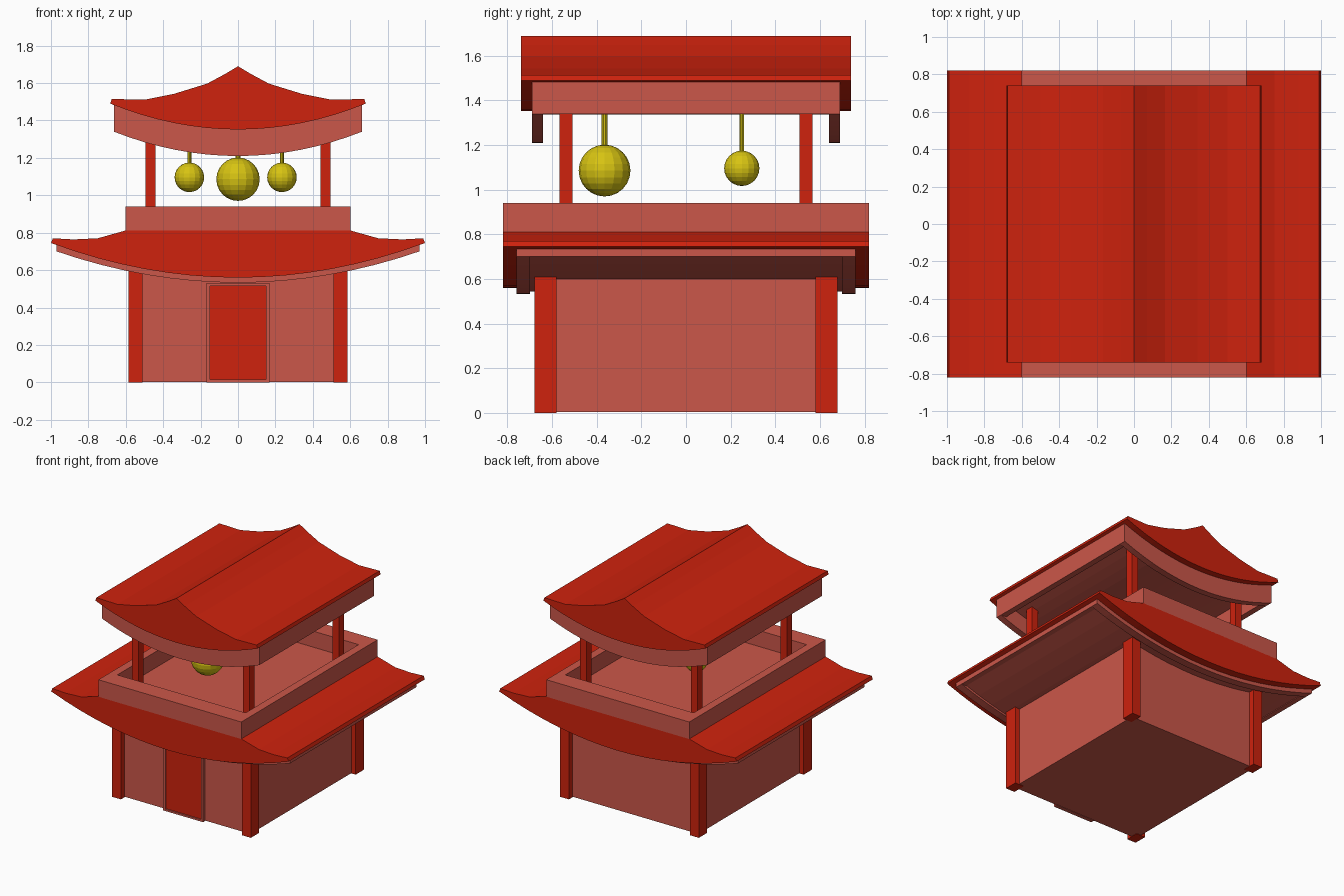
import bpy
import bmesh
from mathutils import Matrix, Vector

cube = bpy.data.objects.get("Cube")
if cube:
    bpy.data.objects.remove(cube, do_unlink=True)


def material(name, rgb):
    m = bpy.data.materials.new(name)
    m.use_nodes = True
    m.diffuse_color = (*rgb, 1)
    m.node_tree.nodes["Principled BSDF"].inputs["Base Color"].default_value = (*rgb, 1)
    return m


RED = material("bright red", (0.62, 0.016, 0.004))
PLASTER = material("pale red", (0.60, 0.095, 0.067))
GOLD = material("gold", (0.68, 0.55, 0.006))


def finish(name, bm, mat):
    bmesh.ops.recalc_face_normals(bm, faces=bm.faces)
    mesh = bpy.data.meshes.new(name)
    bm.to_mesh(mesh)
    bm.free()
    mesh.materials.append(mat)
    obj = bpy.data.objects.new(name, mesh)
    bpy.context.collection.objects.link(obj)
    return obj


def box(name, x, y, z, mat):
    """Box from (low, high) pairs on each axis."""
    bm = bmesh.new()
    spans = (x, y, z)
    size = [abs(b - a) for a, b in spans]
    mid = Vector([(a + b) / 2 for a, b in spans])
    bmesh.ops.create_cube(bm, size=1, matrix=Matrix.Translation(mid) @ Matrix.Diagonal((*size, 1)))
    return finish(name, bm, mat)


def extrude(name, outline, y0, y1, mat):
    """Extrude an x-z outline along y."""
    bm = bmesh.new()
    face = bm.faces.new([bm.verts.new((x, y0, z)) for x, z in outline])
    new = bmesh.ops.extrude_face_region(bm, geom=[face])["geom"]
    bmesh.ops.translate(bm, vec=(0, y1 - y0, 0), verts=[v for v in new if isinstance(v, bmesh.types.BMVert)])
    return finish(name, bm, mat)


def sag(half, low, rise, steps=16):
    """Sagging curve from -half to +half, lowest at the middle."""
    ts = [2 * i / steps - 1 for i in range(steps + 1)]
    return [(half * t, low + rise * t * t) for t in ts]


def mirror_x(points):
    """Right half, listed outside to middle, followed by its mirror."""
    left = [(-x, z) for x, z in reversed(points) if x > 0]
    return points + left


def roof(name, top, half, low, rise, depth):
    extrude(name, mirror_x(top) + sag(half, low, rise), -depth, depth, RED)


def eave_trim(name, half, roof_half, low, rise, drop, end_z, outer, inner, wide):
    """Curved gable boards, straight side boards and a thin ceiling under a roof."""
    end_rise = rise * (half / roof_half) ** 2
    top = sag(half, low + 0.004, end_rise)
    bottom = sag(half, low - drop, end_z - low + drop)
    for side, s in (("front", -1), ("back", 1)):
        extrude(f"{name}_{side}_board", bottom + top[::-1], s * inner, s * outer, PLASTER)
    for side, s in (("right", -1), ("left", 1)):
        box(f"{name}_{side}_board", (s * (half - wide), s * half), (-inner, inner),
            (end_z, low + end_rise), PLASTER)
    under = sag(half - wide, low - 0.015, rise * ((half - wide) / roof_half) ** 2)
    over = [(x, z + 0.017) for x, z in under]
    extrude(name + "_ceiling", under + over[::-1], -inner, inner, PLASTER)


def corner_posts(name, x, y, z, mat):
    for fb, sy in (("front", -1), ("back", 1)):
        for lr, sx in (("right", -1), ("left", 1)):
            box(f"{name}_{fb}_{lr}", [sx * v for v in x], [sy * v for v in y], z, mat)


# Ground floor
box("house_walls", (-0.55, 0.55), (-0.635, 0.635), (0.003, 0.6), PLASTER)
corner_posts("house_post", (0.51, 0.585), (0.58, 0.68), (0, 0.615), RED)

# Door
for side, s in (("right", -1), ("left", 1)):
    box(f"door_{side}_jamb", (s * 0.15, s * 0.168), (-0.66, -0.63), (0, 0.53), PLASTER)
box("door_lintel", (-0.15, 0.15), (-0.66, -0.63), (0.515, 0.53), PLASTER)
box("door_sill", (-0.15, 0.15), (-0.66, -0.63), (0, 0.014), PLASTER)
box("door_panel", (-0.15, 0.15), (-0.65, -0.63), (0.014, 0.515), RED)

# Lower roof
roof("lower_roof", [(0.99, 0.77), (0.88, 0.764), (0.75, 0.77), (0.6, 0.812)], 1.0, 0.56, 0.185, 0.82)
eave_trim("lower_eave", 0.97, 1.0, 0.56, 0.185, 0.027, 0.70, 0.76, 0.70, 0.04)

# Balcony
for side, s in (("right", -1), ("left", 1)):
    box(f"parapet_{side}", (s * 0.54, s * 0.602), (-0.82, 0.82), (0.81, 0.94), PLASTER)
for side, s in (("front", -1), ("back", 1)):
    box(f"parapet_{side}", (-0.54, 0.54), (s * 0.68, s * 0.82), (0.81, 0.94), PLASTER)
box("balcony_floor", (-0.54, 0.54), (-0.68, 0.68), (0.80, 0.818), PLASTER)
corner_posts("balcony_post", (0.44, 0.495), (0.508, 0.566), (0.815, 1.41), RED)

# Upper roof
roof("upper_roof", [(0.675, 1.515), (0.5, 1.511), (0.34, 1.543), (0.165, 1.597), (0.07, 1.648), (0, 1.69)],
     0.683, 1.352, 0.138, 0.74)
eave_trim("upper_eave", 0.663, 0.683, 1.352, 0.138, 0.142, 1.34, 0.69, 0.64, 0.045)

# Hanging globes
for name, x, y, z, r, rod in (
    ("large_globe", 0, -0.365, 1.086, 0.116, 0.014),
    ("small_globe_right", -0.26, 0.25, 1.096, 0.079, 0.011),
    ("small_globe_left", 0.235, 0.25, 1.096, 0.079, 0.011),
):
    bm = bmesh.new()
    bmesh.ops.create_uvsphere(bm, u_segments=16, v_segments=12, radius=r, matrix=Matrix.Translation((x, y, z)))
    finish(name, bm, GOLD)
    bm = bmesh.new()
    length = 1.37 - z
    bmesh.ops.create_cone(bm, cap_ends=True, segments=10, radius1=rod, radius2=rod, depth=length,
                          matrix=Matrix.Translation((x, y, z + length / 2)))
    finish(name + "_rod", bm, GOLD)
